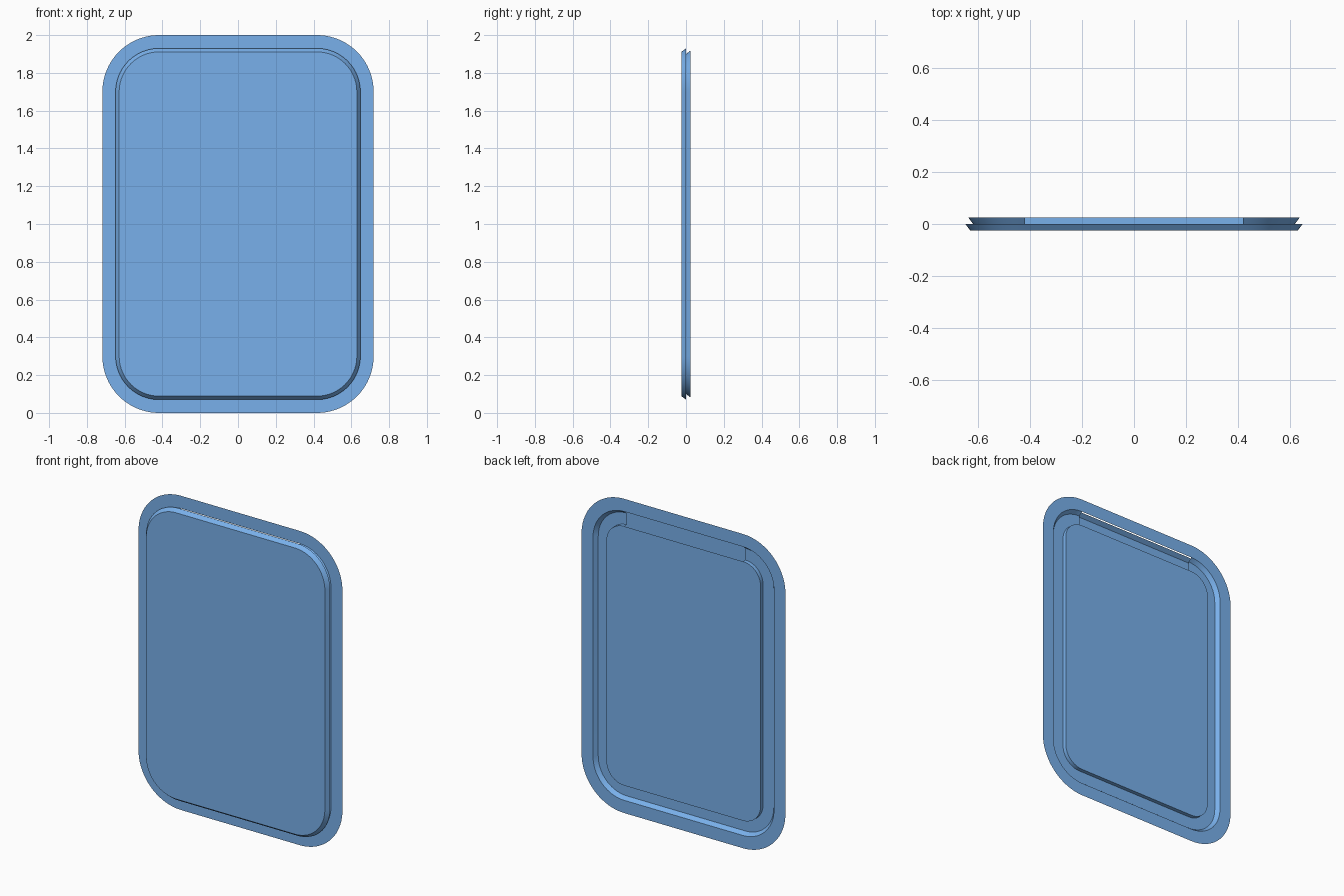
import bpy, bmesh
from math import sin, cos, pi

if "Cube" in bpy.data.objects:
    bpy.data.objects.remove(bpy.data.objects["Cube"])

CX, CZ = 0.418, 0.70      # corner arc centres, measured from the panel middle
MID = 1.0                 # height of the panel middle
SEG = 20                  # segments per corner

blue = bpy.data.materials.new("blue")
blue.diffuse_color = (0.19, 0.435, 0.83, 1)
blue.use_nodes = True
blue.node_tree.nodes["Principled BSDF"].inputs["Base Color"].default_value = blue.diffuse_color


def outline(bm, r, y):
    """Concentric rounded rectangle, starting and ending at the straight top edge."""
    verts = []
    corners = [(CX, CZ, pi / 2), (CX, -CZ, 0), (-CX, -CZ, -pi / 2), (-CX, CZ, -pi)]
    for cx, cz, start in corners:
        for i in range(SEG + 1):
            a = start - i / SEG * pi / 2
            verts.append(bm.verts.new((cx + r * cos(a), y, MID + cz + r * sin(a))))
    return verts


def strip(bm, a, b, closed=True):
    """Quads between two outlines; an open strip leaves out the top edge."""
    n = len(a)
    for i in range(n if closed else n - 1):
        j = (i + 1) % n
        bm.faces.new((a[i], a[j], b[j], b[i]))


def finish(bm, name):
    me = bpy.data.meshes.new(name)
    bm.to_mesh(me)
    bm.free()
    me.materials.append(blue)
    ob = bpy.data.objects.new(name, me)
    bpy.context.collection.objects.link(ob)
    bpy.ops.object.select_all(action='DESELECT')
    ob.select_set(True)
    bpy.context.view_layer.objects.active = ob
    bpy.ops.object.shade_smooth_by_angle()
    return ob


# Front panel: flat face with a flared rim
bm = bmesh.new()
face_edge = outline(bm, 0.211, -0.025)
rim_edge = outline(bm, 0.230, 0.0)
strip(bm, face_edge, rim_edge)
bm.faces.new(face_edge)
for f in bm.faces:
    f.normal_update()
    if f.normal.y > 0:
        f.normal_flip()
finish(bm, "front_panel")

# Back tray: flange, sloped groove open along the top, raised middle
bm = bmesh.new()
outer = outline(bm, 0.300, 0.025)
hole = outline(bm, 0.219, 0.025)
groove_out = outline(bm, 0.200, 0.0)
groove_in = outline(bm, 0.125, 0.0)
raised = outline(bm, 0.125, 0.025)
strip(bm, outer, hole)
strip(bm, hole, groove_out, closed=False)
strip(bm, groove_out, groove_in, closed=False)
strip(bm, groove_in, raised, closed=False)
bm.faces.new(raised)
bmesh.ops.recalc_face_normals(bm, faces=bm.faces[:])
bm.normal_update()
if max(bm.faces, key=lambda f: f.calc_area()).normal.y < 0:
    bmesh.ops.reverse_faces(bm, faces=bm.faces[:])
finish(bm, "back_tray")
